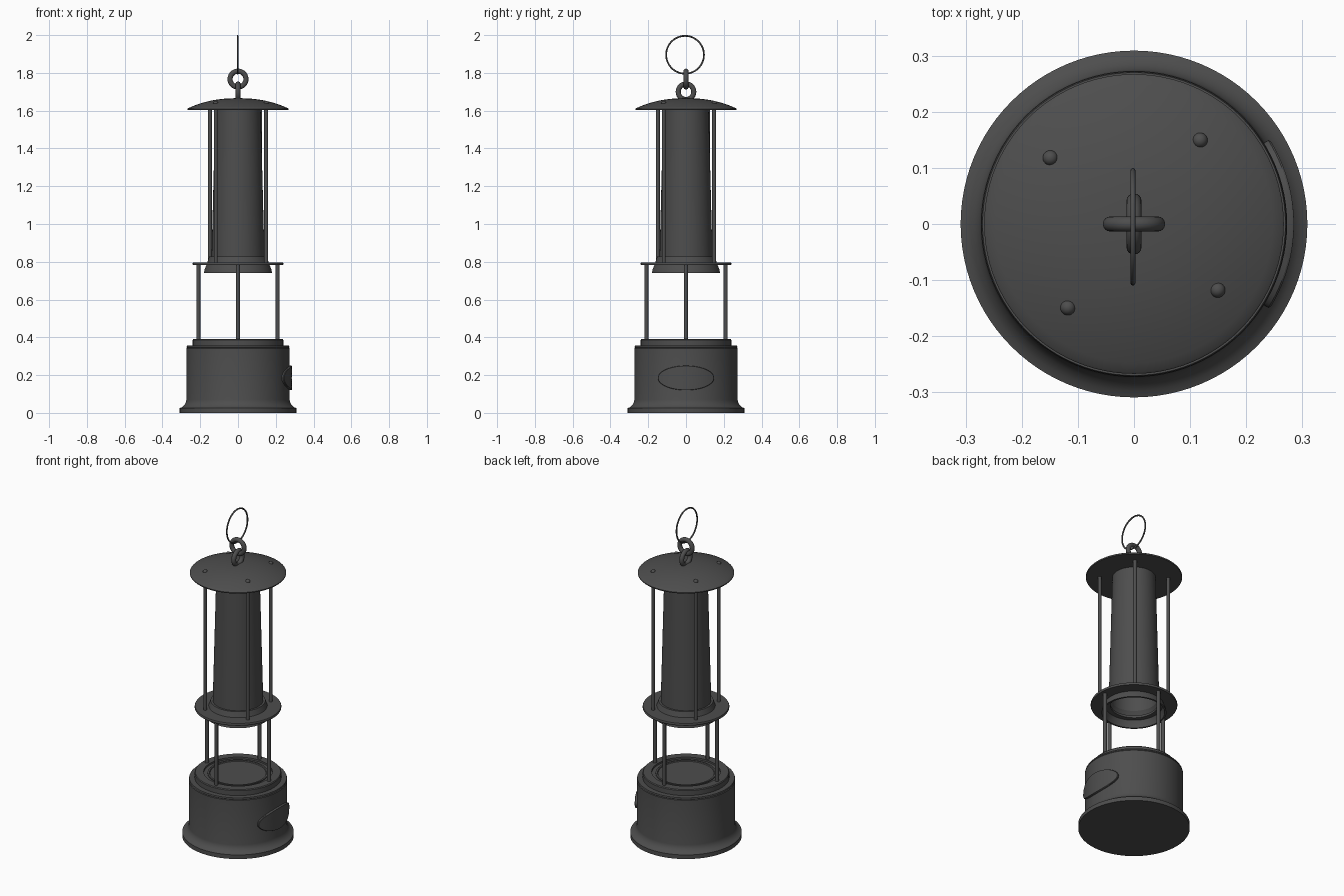
import bpy, bmesh, math
from mathutils import Vector

if "Cube" in bpy.data.objects:
    bpy.data.objects.remove(bpy.data.objects["Cube"])

# Dark iron
IRON = bpy.data.materials.new("dark_iron")
IRON.diffuse_color = (0.075, 0.075, 0.075, 1)
IRON.use_nodes = True
IRON.node_tree.nodes["Principled BSDF"].inputs["Base Color"].default_value = IRON.diffuse_color


def finish(bm, name, angle=30):
    bmesh.ops.recalc_face_normals(bm, faces=bm.faces)
    me = bpy.data.meshes.new(name)
    bm.to_mesh(me)
    bm.free()
    ob = bpy.data.objects.new(name, me)
    bpy.context.collection.objects.link(ob)
    bpy.ops.object.select_all(action='DESELECT')
    ob.select_set(True)
    bpy.context.view_layer.objects.active = ob
    style(name, angle)


def style(name, angle=60):
    ob = bpy.context.object
    ob.name = name
    ob.data.materials.append(IRON)
    bpy.ops.object.shade_smooth_by_angle(angle=math.radians(angle))


def lathe(name, profile, closed=False, steps=96):
    """Spin an (r, z) profile around the z axis."""
    bm = bmesh.new()
    vs = [bm.verts.new((r, 0, z)) for r, z in profile]
    es = [bm.edges.new(p) for p in zip(vs, vs[1:])]
    if closed:
        es.append(bm.edges.new((vs[-1], vs[0])))
    bmesh.ops.spin(bm, geom=vs + es, axis=(0, 0, 1), cent=(0, 0, 0),
                   angle=math.tau, steps=steps, use_merge=True)
    bmesh.ops.remove_doubles(bm, verts=bm.verts, dist=1e-5)
    finish(bm, name)


def rod(name, x, y, z0, z1, r):
    bpy.ops.mesh.primitive_cylinder_add(vertices=20, radius=r, depth=z1 - z0,
                                        location=(x, y, (z0 + z1) / 2))
    style(name)


def ring(name, loc, rot, major, minor):
    bpy.ops.mesh.primitive_torus_add(location=loc, rotation=rot, major_radius=major,
                                     minor_radius=minor, major_segments=64, minor_segments=16)
    style(name)


# Fuel base with flared foot, stepped shoulder and burner recess
lathe("fuel_base", [(0, 0), (0.309, 0), (0.309, 0.025), (0.297, 0.03), (0.284, 0.042),
                    (0.276, 0.056), (0.273, 0.07), (0.273, 0.342), (0.269, 0.345), (0.272, 0.348),
                    (0.27, 0.356), (0.24, 0.356), (0.24, 0.386), (0.236, 0.391),
                    (0.19, 0.391), (0.19, 0.38), (0.168, 0.38), (0.168, 0.386),
                    (0.158, 0.386), (0.155, 0.381), (0, 0.381)])

# Oval plate wrapped around the right side of the base
bm = bmesh.new()
N, RINGS, A, H, ZC, RP = 64, 8, 0.151, 0.065, 0.185, 0.285


def plate_point(f, t, rad):
    ang = math.asin(A * f * math.cos(t) / RP)
    return Vector((rad * math.cos(ang), rad * math.sin(ang), ZC + H * f * math.sin(t)))


loops = []
for f, rad in [(1, 0.262), (1, 0.282), (0.975, RP)] + [(k / RINGS, RP) for k in range(RINGS - 1, 0, -1)]:
    loops.append([bm.verts.new(plate_point(f, math.tau * i / N, rad)) for i in range(N)])
for a, b in zip(loops, loops[1:]):
    for i in range(N):
        j = (i + 1) % N
        bm.faces.new((a[i], a[j], b[j], b[i]))
bm.faces.new(loops[-1])
bm.faces.new(loops[0])
finish(bm, "oval_plate")

# Lower posts
for i in range(4):
    a = i * math.pi / 2
    rod(f"lower_post_{i + 1}", 0.21 * math.cos(a), 0.21 * math.sin(a), 0.375, 0.788, 0.011)

# Middle ring plate
lathe("middle_plate", [(0.13, 0.782), (0.238, 0.782), (0.24, 0.786), (0.24, 0.792),
                       (0.238, 0.796), (0.13, 0.796)], closed=True)

# Hollow tapered chimney with flared collar
lathe("chimney", [(0.18, 0.74), (0.176, 0.762), (0.165, 0.788), (0.158, 0.81), (0.152, 0.828),
                  (0.14, 0.828), (0.12, 1.61), (0.11, 1.61), (0.13, 0.826),
                  (0.148, 0.80), (0.166, 0.765), (0.17, 0.74)], closed=True)

# Domed cap
R, Z0, RISE = 0.267, 1.613, 0.053
lathe("cap", [(0, 1.603), (R - 0.002, 1.603), (R, 1.606), (R, 1.61)]
      + [(0.264 * (1 - k / 16), Z0 + RISE * (1 - (1 - k / 16) ** 2.3)) for k in range(17)])

# Upper posts and their rivets
for i in range(4):
    a = math.radians(51.7) + i * math.pi / 2
    x, y = 0.19 * math.cos(a), 0.19 * math.sin(a)
    rod(f"upper_post_{i + 1}", x, y, 0.788, 1.615, 0.0105)
    bpy.ops.mesh.primitive_uv_sphere_add(segments=24, ring_count=12, radius=0.0135,
                                         location=(x, y, 1.638))
    style(f"cap_rivet_{i + 1}")

# Hanging rings
ring("cap_loop", (0, 0, 1.7), (0, math.pi / 2, 0), 0.041, 0.0135)
ring("chain_link", (0, 0, 1.767), (math.pi / 2, 0, 0), 0.042, 0.0135)
ring("hanging_ring", (-0.002, -0.005, 1.896), (0, math.pi / 2, 0), 0.1, 0.0045)
